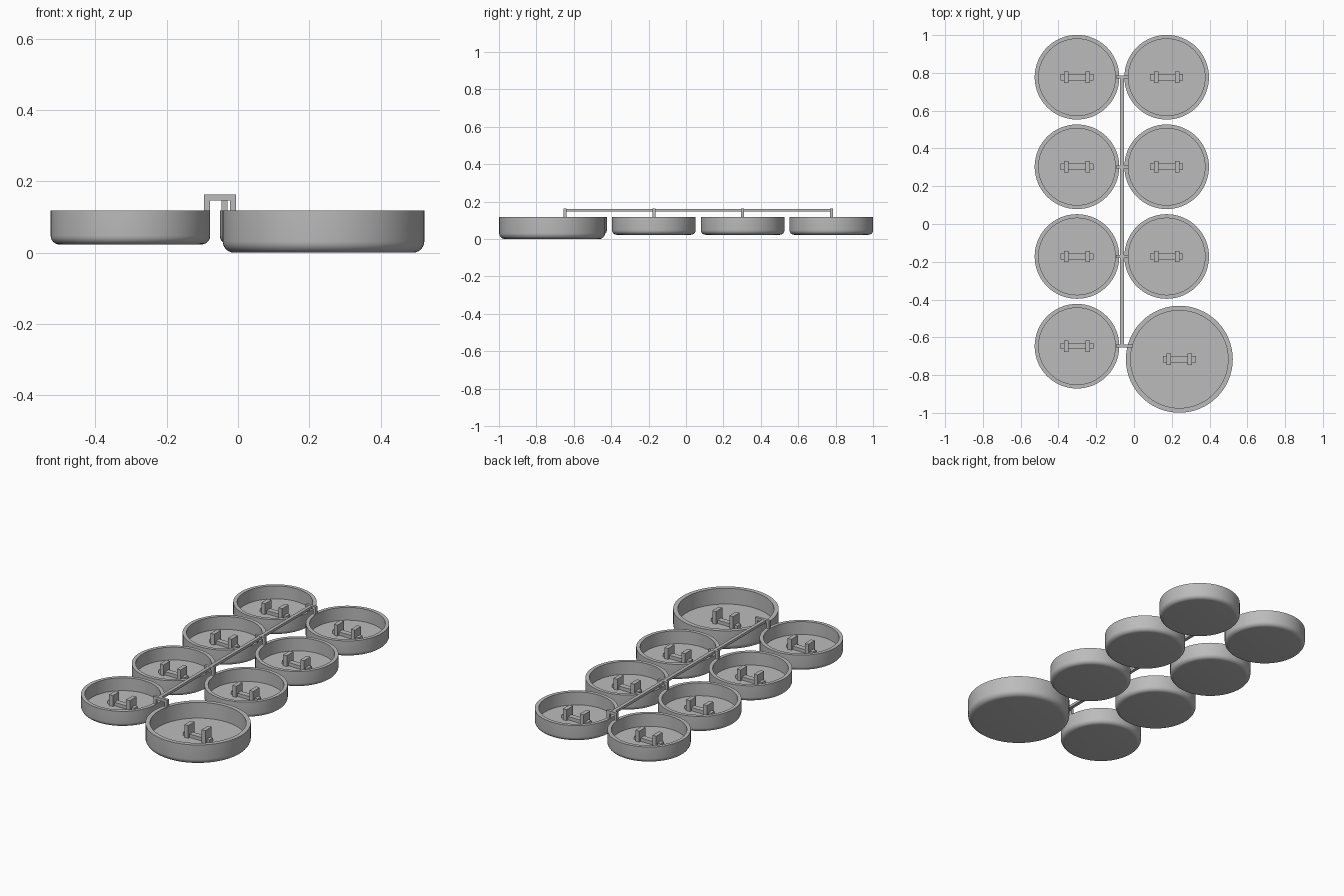
import bpy, bmesh, math
from mathutils import Vector

cube = bpy.data.objects.get("Cube")
if cube:
    bpy.data.objects.remove(cube, do_unlink=True)

grey = bpy.data.materials.new("plain grey")
grey.use_nodes = True
COLOUR = (0.5, 0.5, 0.5, 1)
grey.diffuse_color = COLOUR
grey.node_tree.nodes["Principled BSDF"].inputs["Base Color"].default_value = COLOUR

TOP = 0.118


def finish(name, bm, smooth=False):
    bmesh.ops.recalc_face_normals(bm, faces=bm.faces)
    mesh = bpy.data.meshes.new(name)
    bm.to_mesh(mesh)
    bm.free()
    mesh.materials.append(grey)
    obj = bpy.data.objects.new(name, mesh)
    bpy.context.collection.objects.link(obj)
    if smooth:
        bpy.ops.object.select_all(action='DESELECT')
        obj.select_set(True)
        bpy.context.view_layer.objects.active = obj
        bpy.ops.object.shade_smooth_by_angle(angle=math.radians(35))
    return obj


def add_box(bm, low, high):
    low, high = Vector(low), Vector(high)
    new = bmesh.ops.create_cube(bm, size=1)["verts"]
    bmesh.ops.scale(bm, vec=high - low, verts=new)
    bmesh.ops.translate(bm, vec=(low + high) / 2, verts=new)


# Round tub: a lathed wall with a rounded lower edge and a flat floor
def tub(name, x, y, radius, base, floor, wall, fillet):
    profile = [(0, base)]
    for i in range(7):
        a = math.pi / 2 * i / 6
        profile.append((radius - fillet + fillet * math.sin(a),
                        base + fillet - fillet * math.cos(a)))
    profile += [(radius, TOP), (radius - wall, TOP), (radius - wall, floor), (0, floor)]
    bm = bmesh.new()
    verts = [bm.verts.new((r, 0, z)) for r, z in profile]
    edges = [bm.edges.new(pair) for pair in zip(verts, verts[1:])]
    bmesh.ops.spin(bm, geom=verts + edges, cent=(0, 0, 0), axis=(0, 0, 1),
                   angle=math.tau, steps=64)
    bmesh.ops.remove_doubles(bm, verts=bm.verts, dist=0.0001)
    bmesh.ops.translate(bm, vec=(x, y, 0), verts=bm.verts)
    finish(name, bm, smooth=True)


# Two upright plates joined by a low crossbar on the tub floor
def bracket(name, x, y, floor, height):
    bm = bmesh.new()
    for side in (-1, 1):
        px = x + side * 0.056
        add_box(bm, (px - 0.012, y - 0.03, floor), (px + 0.012, y + 0.03, floor + height))
    add_box(bm, (x - 0.087, y - 0.016, floor), (x + 0.087, y + 0.016, floor + 0.02))
    finish(name, bm)


# Arm across the rail with a leg down to each tub rim
def arm(name, y, left, right):
    bm = bmesh.new()
    add_box(bm, (left, y - 0.008, 0.146), (right, y + 0.008, 0.163))
    for x in (left, right - 0.017):
        add_box(bm, (x, y - 0.008, TOP - 0.003), (x + 0.017, y + 0.008, 0.146))
    finish(name, bm)


rows = [0.777, 0.303, -0.172, -0.647]
for n, y in enumerate(rows):
    last = n == len(rows) - 1
    for side, x in (("right", -0.302), ("left", 0.173)):
        if last and side == "left":
            continue
        tub(f"{side}_tub_{n + 1}", x, y, 0.224, 0.023, 0.042, 0.021, 0.025)
        bracket(f"{side}_bracket_{n + 1}", x, y, 0.042, 0.065)
    arm(f"rail_arm_{n + 1}", y, -0.096, -0.005 if last else -0.03)

# Larger tub at the front
tub("large_tub", 0.24, -0.716, 0.283, 0, 0.025, 0.025, 0.032)
bracket("large_bracket", 0.24, -0.716, 0.025, 0.075)

# Long rail over the tubs
bm = bmesh.new()
add_box(bm, (-0.074, rows[-1] - 0.008, 0.147), (-0.054, rows[0] + 0.008, 0.162))
finish("long_rail", bm)
